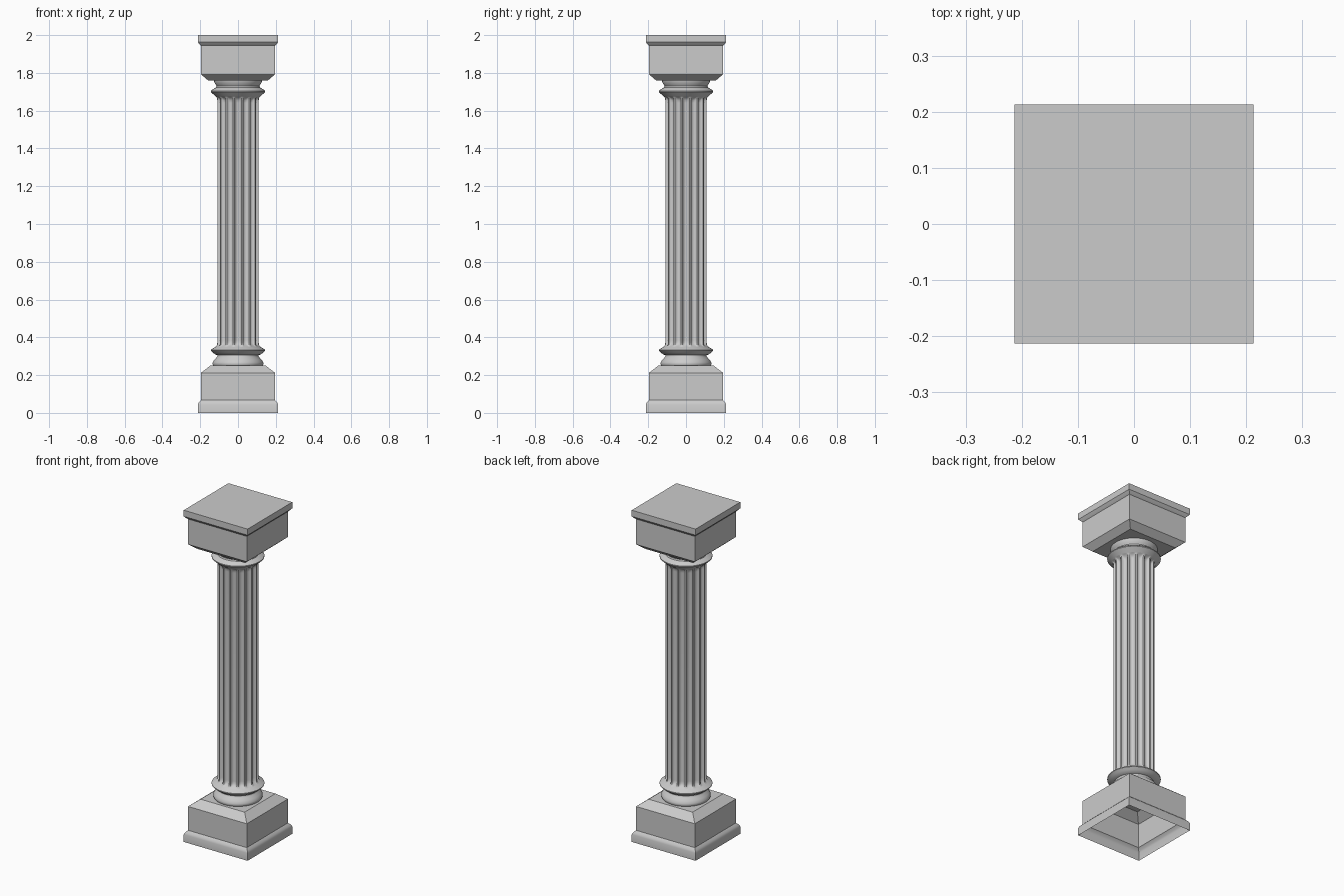
import bpy, bmesh, math

if "Cube" in bpy.data.objects:
    bpy.data.objects.remove(bpy.data.objects["Cube"])

FLUTES, PER = 16, 10          # flutes round the shaft, segments per flute


def finish(name, bm, angle):
    bmesh.ops.recalc_face_normals(bm, faces=bm.faces)
    me = bpy.data.meshes.new(name)
    bm.to_mesh(me)
    bm.free()
    ob = bpy.data.objects.new(name, me)
    bpy.context.collection.objects.link(ob)
    bpy.ops.object.select_all(action='DESELECT')
    ob.select_set(True)
    bpy.context.view_layer.objects.active = ob
    bpy.ops.object.shade_smooth_by_angle(angle=math.radians(angle))
    return ob


def skin(bm, rings):
    for a, b in zip(rings, rings[1:]):
        n = len(a)
        for i in range(n):
            j = (i + 1) % n
            bm.faces.new((a[i], a[j], b[j], b[i]))


def square_block(name, profile, cap_bottom):
    """Sweep a (half width, z) profile round a square."""
    bm = bmesh.new()
    corners = ((-1, -1), (1, -1), (1, 1), (-1, 1))
    rings = [[bm.verts.new((x * h, y * h, z)) for x, y in corners] for h, z in profile]
    skin(bm, rings)
    bm.faces.new(rings[-1])
    if cap_bottom:
        bm.faces.new(rings[0])
    return finish(name, bm, 30)


def round_part(name, profile):
    """Turn a (radius, z, flute depth) profile; depth cuts the flutes inward."""
    bm = bmesh.new()
    n = FLUTES * PER
    rings = []
    for r, z, depth in profile:
        ring = []
        for i in range(n):
            u = abs((i % PER) / PER - 0.5) / 0.4      # 0 at flute centre, 1 at its edge
            cut = depth * math.sqrt(max(0, 1 - u * u))
            a = 2 * math.pi * (i - PER / 2) / n
            ring.append(bm.verts.new(((r - cut) * math.cos(a), (r - cut) * math.sin(a), z)))
        rings.append(ring)
    skin(bm, rings)
    return finish(name, bm, 40)


# Square base, open underneath
square_block("base", [(0.213, 0), (0.213, 0.045), (0.208, 0.056), (0.196, 0.068),
                      (0.196, 0.212), (0.147, 0.25)], False)

# Square capital with overhanging slab
square_block("capital", [(0.158, 1.76), (0.196, 1.792), (0.196, 1.945),
                         (0.204, 1.952), (0.213, 1.963), (0.213, 2.0)], True)

# Round mouldings below and above the shaft
round_part("lower_moulding", [(r, z, 0) for r, z in (
    (0.130, 0.249), (0.135, 0.257), (0.134, 0.267), (0.126, 0.281), (0.113, 0.294),
    (0.109, 0.300), (0.109, 0.306), (0.120, 0.309), (0.132, 0.318), (0.144, 0.329),
    (0.144, 0.334), (0.130, 0.343), (0.120, 0.349))])
round_part("upper_moulding", [(r, z, 0) for r, z in (
    (0.119, 1.676), (0.130, 1.686), (0.144, 1.699), (0.144, 1.705), (0.132, 1.714),
    (0.117, 1.722), (0.114, 1.730), (0.118, 1.738), (0.125, 1.748), (0.127, 1.761))])

# Fluted shaft with flared, rounded flute ends
end = [(0.120, 0, 0), (0.115, 0.005, 0.003), (0.112, 0.012, 0.009),
       (0.111, 0.022, 0.014), (0.111, 0.036, 0.016)]
bottom = [(r, 0.349 + d, f) for r, d, f in end]
top = [(r, 1.677 - d, f) for r, d, f in reversed(end)]
round_part("shaft", bottom + top)
